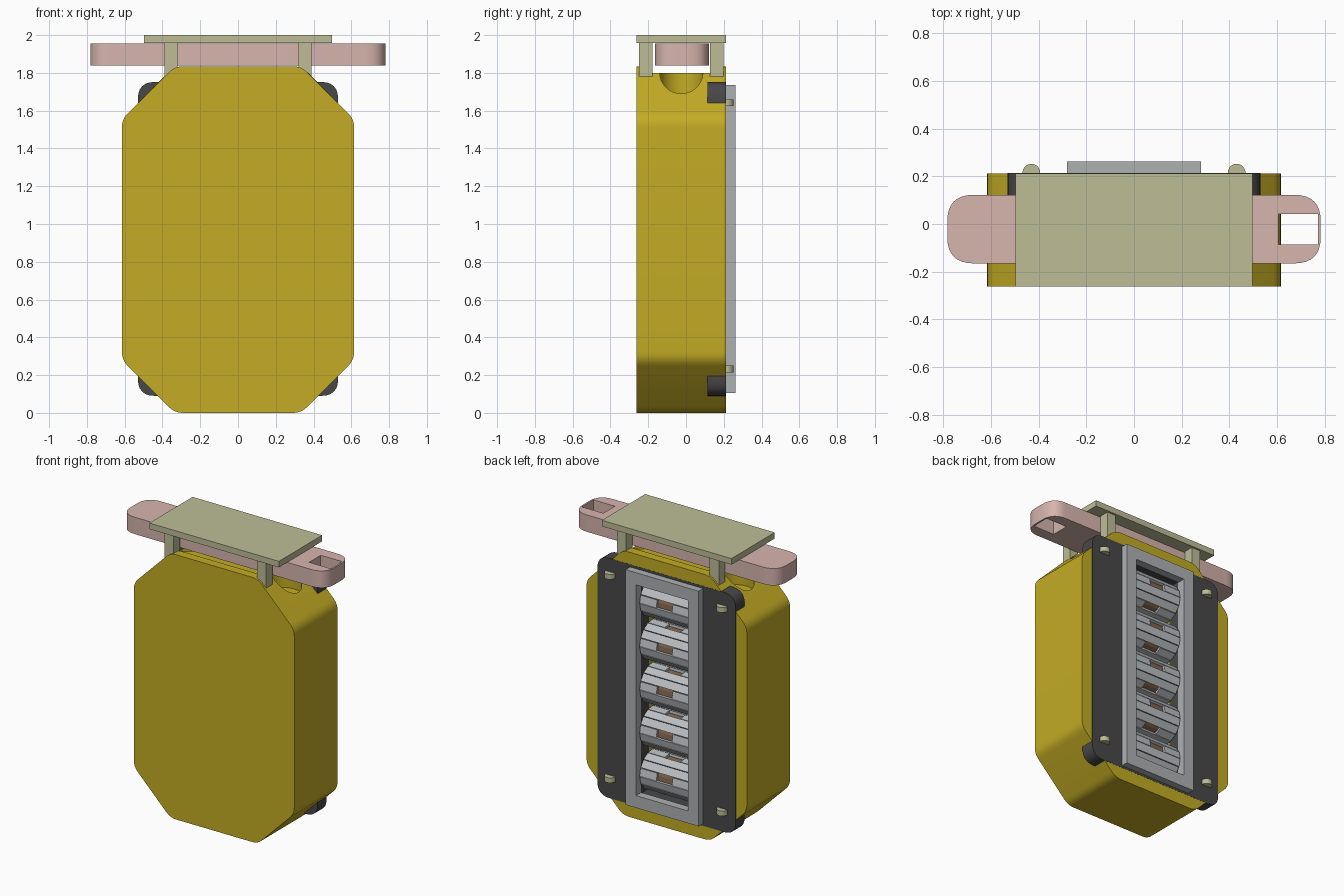
import bpy, bmesh, math
from mathutils import Vector

if "Cube" in bpy.data.objects:
    bpy.data.objects.remove(bpy.data.objects["Cube"])


def material(name, rgb):
    m = bpy.data.materials.new(name)
    m.diffuse_color = (*rgb, 1)
    m.use_nodes = True
    m.node_tree.nodes["Principled BSDF"].inputs["Base Color"].default_value = m.diffuse_color
    return m


YELLOW = material("mustard yellow", (0.55, 0.41, 0.018))
PINK = material("dusty pink", (0.68, 0.46, 0.42))
SAGE = material("pale sage", (0.51, 0.51, 0.31))
DARK = material("charcoal", (0.065, 0.065, 0.065))
GREY = material("frame grey", (0.42, 0.44, 0.45))
SILVER = material("roller silver", (0.50, 0.53, 0.55))
BROWN = material("copper brown", (0.22, 0.13, 0.075))


def finish(bm, name, mat):
    bmesh.ops.recalc_face_normals(bm, faces=bm.faces)
    me = bpy.data.meshes.new(name)
    bm.to_mesh(me)
    bm.free()
    ob = bpy.data.objects.new(name, me)
    bpy.context.collection.objects.link(ob)
    me.materials.append(mat)
    return ob


def rounded(pts, r, n=6):
    """Round every corner of a closed 2D outline."""
    out = []
    for i, p in enumerate(pts):
        p = Vector(p)
        a = p + (Vector(pts[i - 1]) - p).normalized() * r
        b = p + (Vector(pts[(i + 1) % len(pts)]) - p).normalized() * r
        for k in range(n + 1):
            t = k / n
            out.append(a * (1 - t) ** 2 + p * 2 * t * (1 - t) + b * t * t)
    return out


def rect(x0, x1, y0, y1):
    return [(x0, y0), (x1, y0), (x1, y1), (x0, y1)]


def prism(name, mat, pts, lo, hi, axis):
    """Extrude an outline along y (outline in xz) or z (outline in xy)."""
    bm = bmesh.new()
    place = (lambda p, d: (p[0], d, p[1])) if axis == 'Y' else (lambda p, d: (p[0], p[1], d))
    f = bm.faces.new([bm.verts.new(place(p, lo)) for p in pts])
    new = bmesh.ops.extrude_face_region(bm, geom=[f])['geom']
    shift = Vector(place((0, 0), hi - lo))
    bmesh.ops.translate(bm, vec=shift, verts=[v for v in new if isinstance(v, bmesh.types.BMVert)])
    return finish(bm, name, mat)


def circle(x, y, r, n=32):
    return [(x + r * math.cos(2 * math.pi * k / n), y + r * math.sin(2 * math.pi * k / n)) for k in range(n)]


def cut(ob, cutter):
    cutter.hide_render = True
    mod = ob.modifiers.new("cut", 'BOOLEAN')
    mod.operation, mod.solver, mod.object = 'DIFFERENCE', 'EXACT', cutter
    bpy.context.view_layer.objects.active = ob
    bpy.ops.object.modifier_apply(modifier=mod.name)
    bpy.data.objects.remove(cutter)


def smooth(ob):
    bpy.ops.object.select_all(action='DESELECT')
    ob.select_set(True)
    bpy.context.view_layer.objects.active = ob
    bpy.ops.object.shade_smooth_by_angle(angle=math.radians(30))


# Octagonal case with a top channel, two round pockets and a roller bay
octagon = [(-0.335, 0), (0.335, 0), (0.615, 0.28), (0.615, 1.555),
           (0.335, 1.835), (-0.335, 1.835), (-0.615, 1.555), (-0.615, 0.28)]
case = prism("case", YELLOW, rounded(octagon, 0.045), -0.262, 0.212, 'Y')
cut(case, prism("channel_cutter", YELLOW, rect(-0.8, 0.8, -0.2, 0.15), 1.8, 2.1, 'Z'))
for s in (-1, 1):
    cut(case, prism("pocket_cutter", YELLOW, circle(s * 0.365, -0.025, 0.115), 1.64, 2.1, 'Z'))
cut(case, prism("bay_cutter", YELLOW, rect(-0.205, 0.205, 0.18, 1.66), -0.06, 0.4, 'Y'))
smooth(case)

# Dark back panel whose rounded corners stick out past the chamfers
panel = prism("back_panel", DARK, rounded(rect(-0.53, 0.53, 0.09, 1.752), 0.09), 0.115, 0.213, 'Y')
cut(panel, prism("panel_cutter", DARK, rect(-0.204, 0.204, 0.181, 1.659), 0, 0.4, 'Y'))
smooth(panel)

# Grey window frame around the rollers
frame = prism("window_frame", GREY, rect(-0.28, 0.28, 0.105, 1.735), 0.205, 0.262, 'Y')
cut(frame, prism("frame_cutter", GREY, rect(-0.2, 0.2, 0.19, 1.65), 0, 0.4, 'Y'))

# Bolts at the panel corners
for x in (-0.43, 0.43):
    for z in (0.215, 1.625):
        smooth(prism("bolt", SAGE, circle(x, 0.215, 0.037, 20), z, z + 0.035, 'Z'))


# Rollers: brown core wrapped in silver slats, every third slat split in the middle
def roller(z, y=0.105, half=0.188, n=15):
    def tube(bm, r, x0, x1, a0, a1, r_in):
        quad = [(r_in, a0), (r, a0), (r, a1), (r_in, a1)]
        ends = [[bm.verts.new((x, y + q * math.cos(a), z + q * math.sin(a))) for q, a in quad]
                for x in (x0, x1)]
        bm.faces.new(ends[0])
        bm.faces.new(ends[1][::-1])
        for i in range(4):
            j = (i + 1) % 4
            bm.faces.new((ends[0][i], ends[0][j], ends[1][j], ends[1][i]))

    bm = bmesh.new()
    for k in range(n):
        a0 = 2 * math.pi * k / n
        a1 = a0 + 2 * math.pi / n * 0.93
        spans = [(-half, -0.06), (0.06, half)] if k % 3 == 0 else [(-half, half)]
        for x0, x1 in spans:
            tube(bm, 0.135, x0, x1, a0, a1, 0.105)
    finish(bm, "roller_slats", SILVER)
    core = bmesh.new()
    ring = [[core.verts.new((x, y + b, z + c)) for b, c in circle(0, 0, 0.118, 24)]
            for x in (-half + 0.01, half - 0.01)]
    core.faces.new(ring[0])
    core.faces.new(ring[1][::-1])
    for i in range(24):
        j = (i + 1) % 24
        core.faces.new((ring[0][i], ring[0][j], ring[1][j], ring[1][i]))
    finish(core, "roller_core", BROWN)


for k in range(5):
    roller(0.32 + 0.3 * k)

# Sliding handle with a slot at its right end
handle = prism("handle", PINK, rounded(rect(-0.782, 0.782, -0.165, 0.122), 0.11, 8), 1.838, 1.955, 'Z')
cut(handle, prism("slot_cutter", PINK, rect(0.605, 0.77, -0.085, 0.042), 1.7, 2.1, 'Z'))
smooth(handle)

# Top plate on four posts
prism("top_plate", SAGE, rect(-0.497, 0.497, -0.262, 0.212), 1.958, 2.0, 'Z')
for x in (-0.355, 0.355):
    for y in (-0.213, 0.163):
        prism("post", SAGE, rect(x - 0.035, x + 0.035, y - 0.035, y + 0.035), 1.778, 1.96, 'Z')
